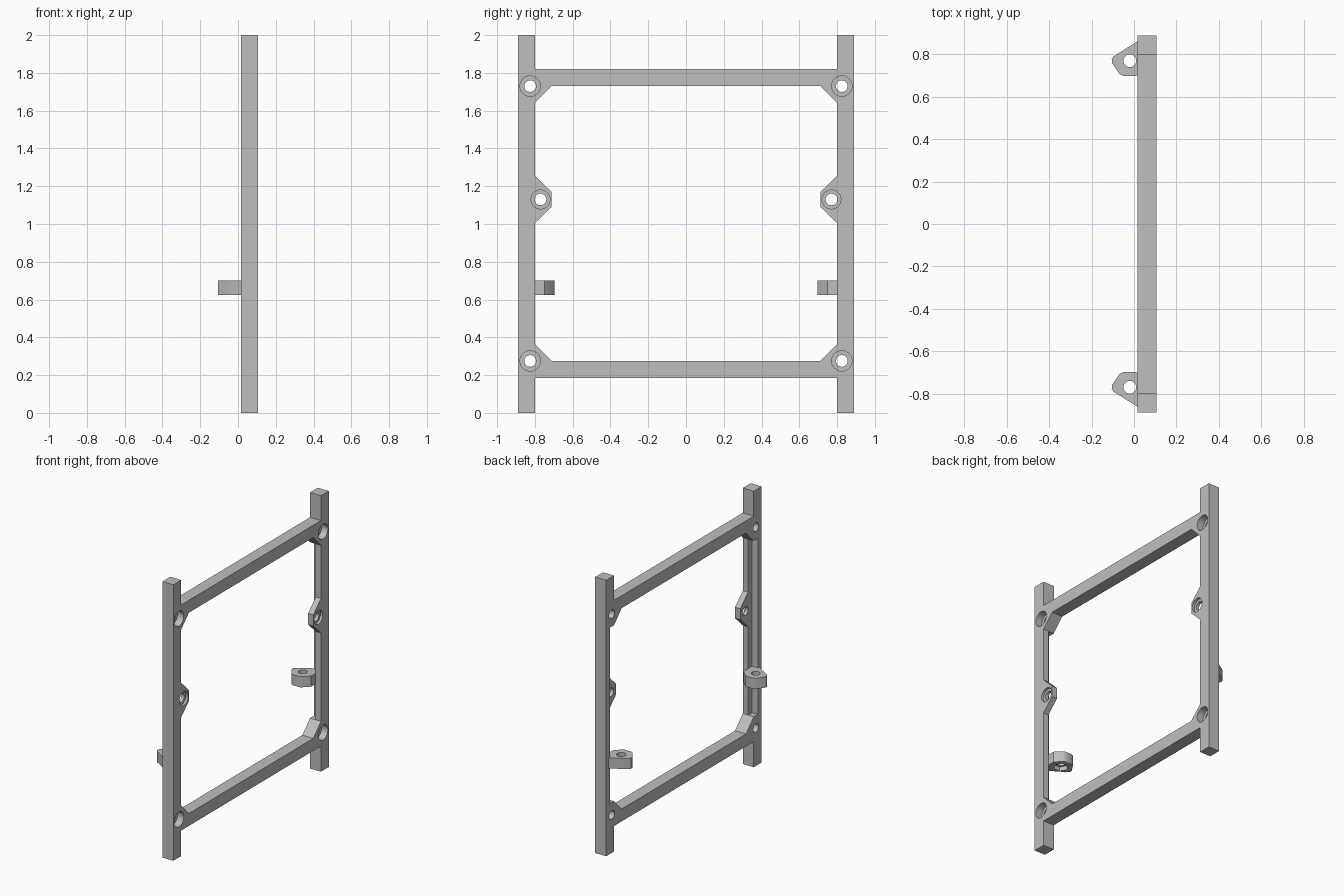
import bpy, bmesh, math
from mathutils import Vector

if "Cube" in bpy.data.objects:
    bpy.data.objects.remove(bpy.data.objects["Cube"])

X0, X1 = 0.017, 0.105          # back and front planes of the frame
XF = 0.063                     # back plane of the thin flange

grey = bpy.data.materials.new("plain grey")
grey.diffuse_color = (0.52, 0.52, 0.52, 1)
grey.use_nodes = True
grey.node_tree.nodes["Principled BSDF"].inputs["Base Color"].default_value = grey.diffuse_color


def prism(name, pts, axis, lo, hi):
    """Extrude a profile along x (points are y,z) or z (points are x,y)."""
    bm = bmesh.new()
    place = (lambda a, b: (lo, a, b)) if axis == 'X' else (lambda a, b: (a, b, lo))
    face = bm.faces.new([bm.verts.new(place(a, b)) for a, b in pts])
    step = Vector((hi - lo, 0, 0)) if axis == 'X' else Vector((0, 0, hi - lo))
    top = bmesh.ops.extrude_face_region(bm, geom=[face])['geom']
    bmesh.ops.translate(bm, vec=step, verts=[g for g in top if isinstance(g, bmesh.types.BMVert)])
    bmesh.ops.recalc_face_normals(bm, faces=bm.faces)
    mesh = bpy.data.meshes.new(name)
    bm.to_mesh(mesh)
    bm.free()
    mesh.materials.append(grey)
    obj = bpy.data.objects.new(name, mesh)
    bpy.context.collection.objects.link(obj)
    return obj


def ring(a, b, r, n=32):
    return [(a + r * math.cos(2 * math.pi * i / n), b + r * math.sin(2 * math.pi * i / n))
            for i in range(n)]


def cut(obj, pts, axis, lo, hi):
    """Subtract a prism from the object."""
    cutter = prism("cutter", pts, axis, lo, hi)
    cutter.hide_render = True
    bpy.context.view_layer.objects.active = obj
    mod = obj.modifiers.new("cut", 'BOOLEAN')
    mod.operation, mod.solver, mod.object = 'DIFFERENCE', 'EXACT', cutter
    bpy.ops.object.modifier_apply(modifier=mod.name)
    bpy.data.objects.remove(cutter)


def finish(obj):
    """Open the centre seam, mirror across y and smooth the hole walls."""
    bm = bmesh.new()
    bm.from_mesh(obj.data)
    seam = [f for f in bm.faces if all(abs(v.co.y) < 1e-5 for v in f.verts)]
    bmesh.ops.delete(bm, geom=seam, context='FACES')
    bm.to_mesh(obj.data)
    bm.free()
    bpy.ops.object.select_all(action='DESELECT')
    obj.select_set(True)
    bpy.context.view_layer.objects.active = obj
    mod = obj.modifiers.new("mirror", 'MIRROR')
    mod.use_axis = (False, True, False)
    bpy.ops.object.modifier_apply(modifier=mod.name)
    bpy.ops.object.shade_smooth_by_angle(angle=math.radians(30))


# Half frame: post, two rails, corner gussets and the middle tab
frame = prism("frame", [
    (0, .185), (.80, .185), (.80, 0), (.89, 0), (.89, 2), (.80, 2), (.80, 1.82), (0, 1.82),
    (0, 1.73), (.712, 1.73), (.80, 1.64), (.80, 1.255), (.712, 1.17), (.712, 1.09),
    (.80, 1.005), (.80, .365), (.712, .275), (0, .275)], 'X', X0, X1)

# Rebate along the inner back corner of the post
cut(frame, [(.6, .365), (.847, .365), (.847, 1.64), (.6, 1.64)], 'X', -.1, XF)

# Counterbored screw holes in the corners and the tab
for y, z, r, depth in ((.825, .275, .054, .05), (.825, 1.73, .054, .05), (.77, 1.13, .05, .018)):
    cut(frame, ring(y, z, .031), 'X', -.1, .2)
    cut(frame, ring(y, z, r), 'X', X1 - depth, .2)
finish(frame)

# Side ears with a vertical hole and a nut pocket underneath
ear = prism("mounting_ear", [
    (XF, .847), (X0, .847), (X0, .862), (-.095, .792), (-.105, .78), (-.104, .76),
    (-.068, .707), (-.048, .697), (.005, .697), (.018, .703), (XF, .748)], 'Z', .625, .702)
cut(ear, ring(-.02, .77, .03), 'Z', .5, .8)
cut(ear, ring(-.02, .77, .05, 6), 'Z', .5, .655)
finish(ear)
